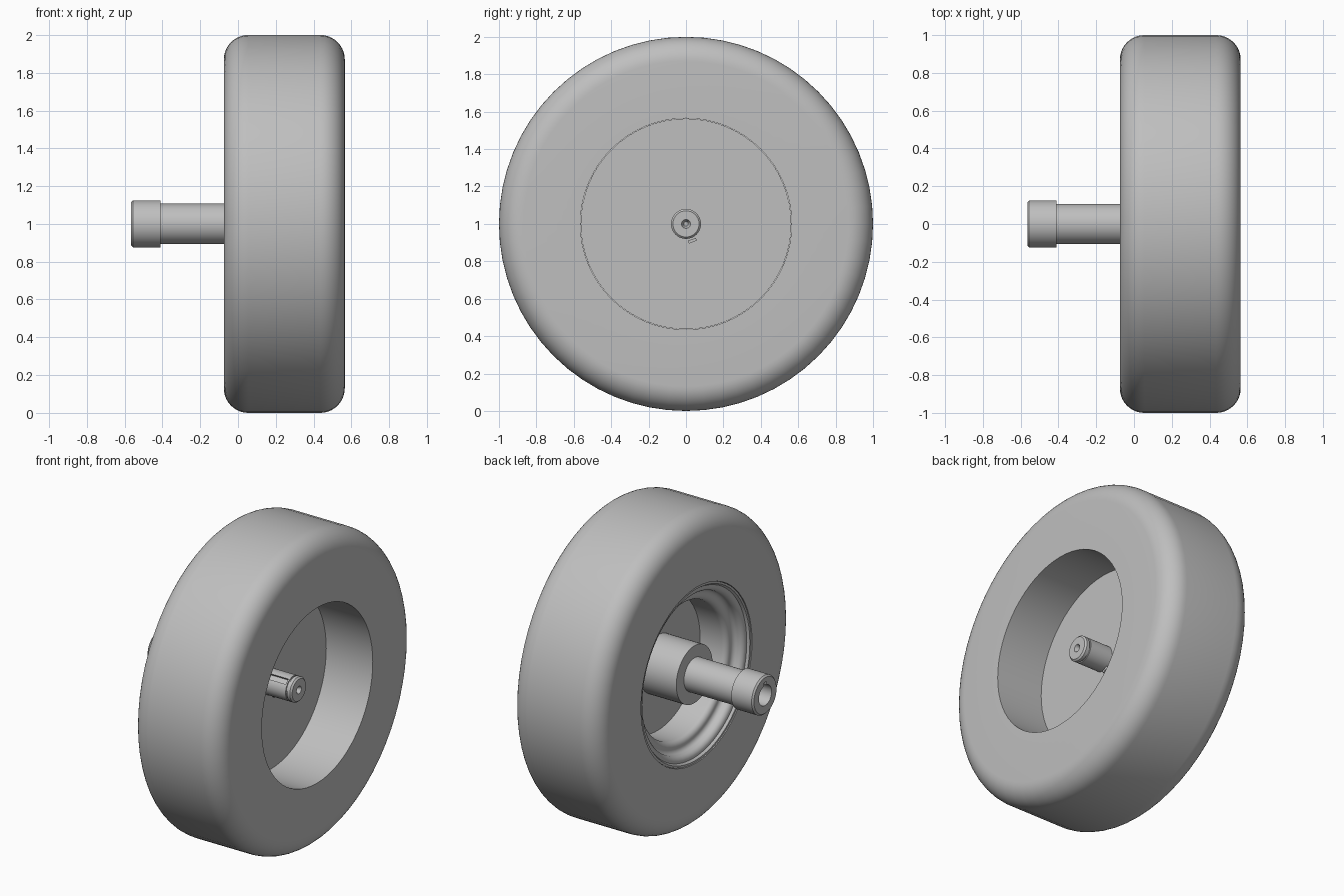
import bpy, bmesh, math
from mathutils import Vector, Matrix

if "Cube" in bpy.data.objects:
    bpy.data.objects.remove(bpy.data.objects["Cube"], do_unlink=True)

AXLE = Vector((0, 0, 1))

grey = bpy.data.materials.new("plain_grey")
grey.use_nodes = True
grey.diffuse_color = (0.52, 0.52, 0.52, 1)
bsdf = next(n for n in grey.node_tree.nodes if n.type == "BSDF_PRINCIPLED")
bsdf.inputs["Base Color"].default_value = grey.diffuse_color
bsdf.inputs["Roughness"].default_value = 0.6


def finish(name, bm):
    """Turn a bmesh into a named object centred on the axle."""
    bmesh.ops.recalc_face_normals(bm, faces=bm.faces)
    mesh = bpy.data.meshes.new(name)
    bm.to_mesh(mesh)
    bm.free()
    mesh.materials.append(grey)
    obj = bpy.data.objects.new(name, mesh)
    obj.location = AXLE
    bpy.context.collection.objects.link(obj)
    return obj


def activate(obj):
    bpy.ops.object.select_all(action="DESELECT")
    obj.select_set(True)
    bpy.context.view_layer.objects.active = obj


def smooth(obj):
    activate(obj)
    bpy.ops.object.shade_smooth_by_angle(angle=math.radians(35))


def lathe(name, profile, segments=64, closed=False):
    """Spin an (x, radius) profile around the x axis."""
    bm = bmesh.new()
    verts = [bm.verts.new((x, 0, r)) for x, r in profile]
    edges = [bm.edges.new(pair) for pair in zip(verts, verts[1:])]
    if closed:
        edges.append(bm.edges.new((verts[-1], verts[0])))
    bmesh.ops.spin(bm, geom=verts + edges, cent=(0, 0, 0), axis=(1, 0, 0),
                   angle=math.tau, steps=segments, use_duplicate=False)
    bmesh.ops.remove_doubles(bm, verts=bm.verts, dist=1e-4)
    return finish(name, bm)


def box(name, size, centre, roll=0):
    """Box placed relative to the axle and rolled around it."""
    bm = bmesh.new()
    bmesh.ops.create_cube(bm, size=1)
    bm.transform(Matrix.Rotation(roll, 4, "X") @ Matrix.Translation(centre)
                 @ Matrix.Diagonal((*size, 1)))
    return finish(name, bm)


def cut(target, cutter):
    mod = target.modifiers.new("cut", "BOOLEAN")
    mod.operation, mod.solver, mod.object = "DIFFERENCE", "EXACT", cutter
    activate(target)
    bpy.ops.object.modifier_apply(modifier=mod.name)
    bpy.data.objects.remove(cutter, do_unlink=True)


def arc(cx, cr, radius, start, end, steps=10):
    angles = [math.radians(start + (end - start) * i / steps) for i in range(steps + 1)]
    return [(cx + radius * math.cos(a), cr + radius * math.sin(a)) for a in angles]


# Tyre: wide ring with rounded shoulders and a plain bore
back, front, bore, fillet = -0.075, 0.565, 0.565, 0.13
tyre = lathe("tyre",
             [(back, bore)]
             + arc(back + fillet, 1 - fillet, fillet, 180, 90)
             + arc(front - fillet, 1 - fillet, fillet, 90, 0)
             + [(front, bore)], closed=True)

# Rim: flat disc, narrow barrel and a rolled flange at the back
rim = lathe("rim",
            [(0.235, 0), (0.235, 0.563), (-0.07, 0.563), (-0.07, 0.55), (-0.055, 0.54)]
            + arc(-0.02, 0.535, 0.035, 180, 270, 6)[1:]
            + arc(-0.02, 0.47, 0.03, 90, 0, 6)
            + arc(0.045, 0.465, 0.035, 180, 270, 6)
            + [(0.2, 0.43), (0.2, 0)])

# Hub barrel behind the disc
hub = lathe("hub", [(0.21, 0), (0.21, 0.185), (-0.06, 0.185), (-0.06, 0)], 48)

# Drive shaft with an end collar and a keyed blind bore
shaft = lathe("drive_shaft",
              [(-0.03, 0), (-0.03, 0.107), (-0.41, 0.107), (-0.41, 0.125),
               (-0.555, 0.125), (-0.565, 0.115), (-0.565, 0.065),
               (-0.46, 0.065), (-0.46, 0)], 48)
cut(shaft, box("bore_key_cutter", (0.1, 0.03, 0.06), (-0.53, 0, 0.055)))

# Axle stub on the other side: retaining groove, chamfer and centre hole
stub = lathe("axle_stub",
             [(0.22, 0), (0.22, 0.08), (0.395, 0.08), (0.395, 0.073),
              (0.405, 0.073), (0.405, 0.08), (0.425, 0.08), (0.435, 0.07),
              (0.435, 0.024), (0.405, 0.012), (0.405, 0)], 40)
cut(stub, box("keyway_cutter", (0.13, 0.036, 0.04), (0.32, 0, 0.08), math.radians(40)))

# Small key tab on the disc beside the stub
tab = box("key_tab", (0.02, 0.045, 0.016), (0.24, 0, -0.096), math.radians(21))

for part in (tyre, rim, hub, shaft, stub):
    smooth(part)
